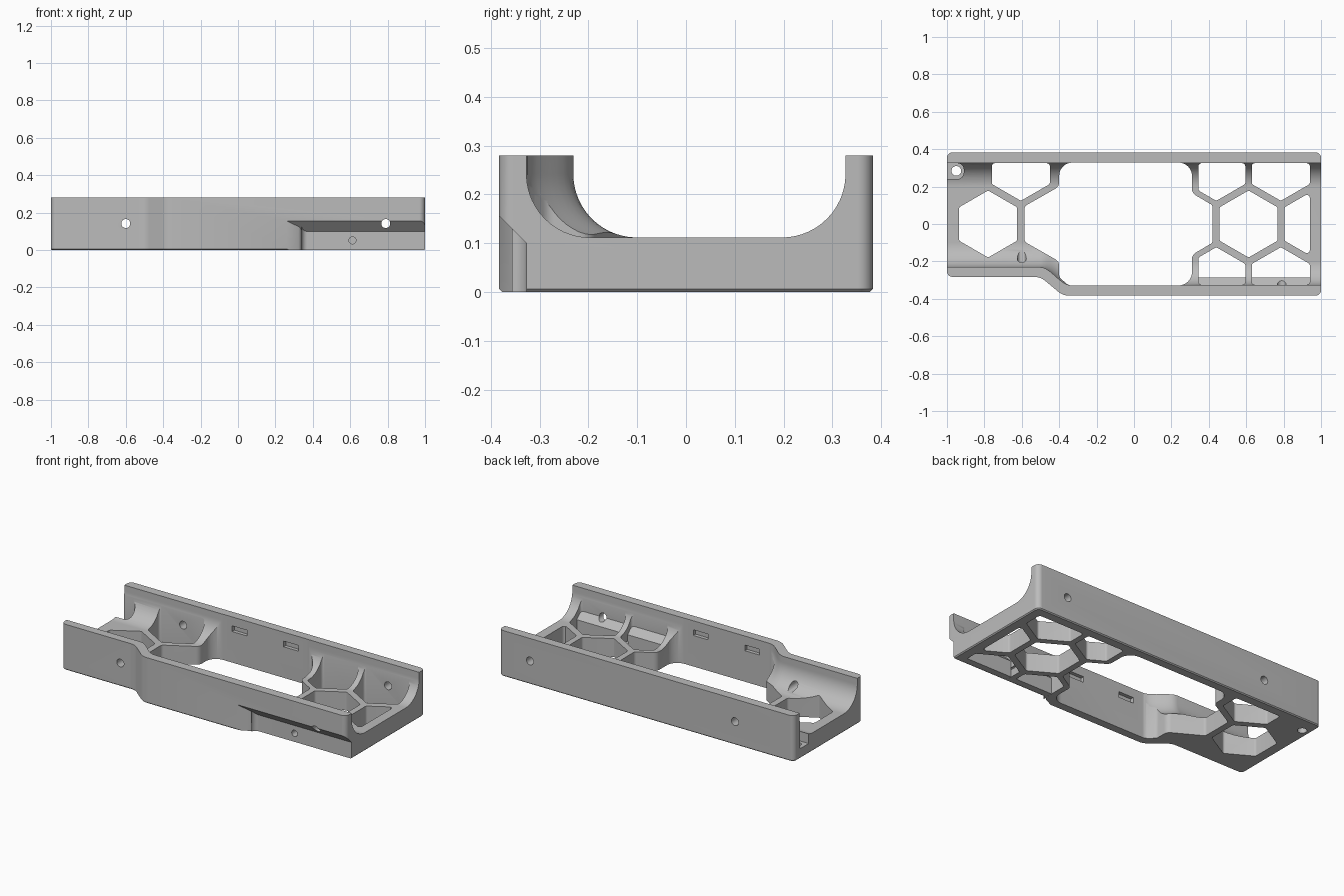
import bpy, bmesh, math
from mathutils import Vector

cube = bpy.data.objects.get("Cube")
if cube:
    bpy.data.objects.remove(cube, do_unlink=True)

BACK, FRONT, STEP = 0.383, -0.383, -0.283   # outer wall planes
IN_B, IN_F, IN_S = 0.327, -0.327, -0.231    # inner wall planes
TOP, FLOOR, FILLET = 0.28, 0.112, 0.13

grey = bpy.data.materials.new("plain grey")
grey.use_nodes = True
grey.diffuse_color = (0.5, 0.5, 0.5, 1)
grey.node_tree.nodes["Principled BSDF"].inputs["Base Color"].default_value = (0.5, 0.5, 0.5, 1)


def rounded(corners, n=8):
    """Outline from (x, y, radius) corners, each turned into an arc."""
    pts = []
    for i, (x, y, r) in enumerate(corners):
        p = Vector((x, y))
        a = (Vector(corners[i - 1][:2]) - p).normalized()
        b = (Vector(corners[(i + 1) % len(corners)][:2]) - p).normalized()
        if r == 0:
            pts.append(p)
            continue
        half = a.angle(b) / 2
        t = r / math.tan(half)
        c = p + (a + b).normalized() * r / math.sin(half)
        va, vb = p + a * t - c, p + b * t - c
        pts += [c + va.lerp(vb, k / n).normalized() * r for k in range(n + 1)]
    return pts


def clip(poly, axis, limit, sign):
    """Keep the part of an outline where sign * coordinate <= sign * limit."""
    out = []
    for i, q in enumerate(poly):
        p = poly[i - 1]
        dp, dq = sign * (p[axis] - limit), sign * (q[axis] - limit)
        if (dp > 0) != (dq > 0):
            out.append(p.lerp(q, dp / (dp - dq)))
        if dq <= 0:
            out.append(q)
    return out


def make(name, bm):
    bmesh.ops.recalc_face_normals(bm, faces=bm.faces)
    mesh = bpy.data.meshes.new(name)
    bm.to_mesh(mesh)
    bm.free()
    mesh.materials.append(grey)
    ob = bpy.data.objects.new(name, mesh)
    bpy.context.scene.collection.objects.link(ob)
    return ob


def loft(rings):
    """Closed solid through rings of 3D points."""
    bm = bmesh.new()
    vs = [[bm.verts.new(p) for p in ring] for ring in rings]
    for a, b in zip(vs, vs[1:]):
        for i in range(len(a)):
            bm.faces.new((a[i - 1], a[i], b[i], b[i - 1]))
    bm.faces.new(vs[0])
    bm.faces.new(vs[-1])
    bmesh.ops.recalc_face_normals(bm, faces=bm.faces)
    return bm


def prism(outline, z0, z1):
    return loft([[(p[0], p[1], z) for p in outline] for z in (z0, z1)])


def box(x0, x1, y0, y1, z0, z1):
    return prism([(x0, y0), (x1, y0), (x1, y1), (x0, y1)], z0, z1)


def rod(x, z, r, y0, y1, n=32):
    ang = [2 * math.pi * i / n for i in range(n)]
    return loft([[(x + r * math.cos(a), y, z + r * math.sin(a)) for a in ang] for y in (y0, y1)])


# Outer block with a stepped front and a fine bottom chamfer
bm = prism(rounded([(-1, STEP, .03), (-.5, STEP, .09), (-.38, FRONT, .09),
                    (1, FRONT, .03), (1, BACK, .03), (-1, BACK, .03)]), 0, TOP)
bmesh.ops.bevel(bm, geom=[e for e in bm.edges if all(v.co.z < .001 for v in e.verts)],
                offset=.006, segments=1, affect='EDGES')
body = make("tray_body", bm)


def combine(name, bm, operation='DIFFERENCE'):
    tool = make(name, bm)
    tool.hide_render = True
    mod = body.modifiers.new(name, 'BOOLEAN')
    mod.operation, mod.object, mod.solver = operation, tool, 'EXACT'
    bpy.context.view_layer.objects.active = body
    bpy.ops.object.modifier_apply(modifier=name)
    bpy.data.objects.remove(tool, do_unlink=True)


# Trough with filleted sides, following the step of the front wall
def trough_ring(x):
    t = min(max((x + .5) / .16, 0), 1)
    front = IN_S + (IN_F - IN_S) * t * t * (3 - 2 * t)
    section = rounded([(front, .4, 0), (front, FLOOR, FILLET),
                       (IN_B, FLOOR, FILLET), (IN_B, .4, 0)], 16)
    return [(x, p[0], p[1]) for p in section]


stations = [-1.1] + [-.5 + .016 * i for i in range(11)] + [1.1]
combine("trough_cut", loft([trough_ring(x) for x in stations]))

# Large opening in the middle
combine("opening_cut", prism(rounded([
    (-.40, .328, .07), (-.40, .2, .04), (-.585, .095, .02), (-.585, -.095, .02),
    (-.40, -.2, .04), (-.40, -.285, .03), (-.35, -.328, .04), (.31, -.328, .07),
    (.31, -.165, .04), (.42, -.1, .02), (.42, .1, .02), (.31, .165, .04)]
    + [(.31, .328, .07)]), -.1, .4))

# Honeycomb windows in the floor, clipped to the rim
ROW = .303
for i, (cx, cy) in enumerate([(-.78, 0), (-.605, ROW), (.6125, 0), (.96, 0),
                              (.44, ROW), (.785, ROW), (.44, -ROW), (.785, -ROW)]):
    hexa = [Vector((cx + .179 * math.sin(k * math.pi / 3), cy + .179 * math.cos(k * math.pi / 3)))
            for k in range(6)]
    hexa = clip(clip(hexa, 1, .325, 1), 1, -.325, -1)
    hexa = clip(hexa, 0, .94, 1)
    if cx > 0:
        hexa = clip(hexa, 0, .345, -1)
    combine("window_cut", prism(rounded([(p.x, p.y, .016) for p in hexa], 5), -.1, .4))

# Sloped web behind the front undercut
web = [(-.345, .001), (-.285, .001), (-.285, .1), (-.345, .16)]
combine("undercut_web", loft([[(x, y, z) for y, z in web] for x in (.335, .95)]), 'UNION')

# Front undercut with a sloping roof and a curved run-in
bm = prism(rounded([(.2, -.5, 0), (1.2, -.5, 0), (1.2, IN_F, 0), (.34, IN_F, .03),
                    (.34, -.345, .03), (.25, -.388, 0)]), -.1, .35)
cut = bmesh.ops.bisect_plane(bm, geom=bm.verts[:] + bm.edges[:] + bm.faces[:],
                             plane_co=(0, IN_F, .1), plane_no=(0, 1, 1), clear_outer=True)
bmesh.ops.contextual_create(bm, geom=[e for e in cut["geom_cut"] if isinstance(e, bmesh.types.BMEdge)])
combine("undercut", bm)

# Cross holes, blind front hole
for x in (-.6, .79):
    combine("cross_hole", rod(x, .142, .024, -1, 1))
combine("blind_hole", rod(.612, .052, .019, -.5, -.22))

# Shallow slots on the inner faces of both walls
for x in (-.22, .13):
    for s in (-1, 1):
        y0, y1 = sorted((s * .31, s * .35))
        combine("slot_cut", box(x - .05, x + .05, y0, y1, .19, .225))

# Corner seat and its screw hole
combine("seat_cut", prism(rounded([(-1.1, .24, 0), (-.91, .24, .035), (-.91, .325, .035),
                                   (-1.1, .325, 0)]), .06, .4))
ring = [(-.95 + .026 * math.cos(i * math.pi / 16), .284 + .026 * math.sin(i * math.pi / 16))
        for i in range(32)]
combine("screw_hole", prism(ring, -.1, .4))

# Smooth curved walls, keeping edges crisp
bpy.ops.object.select_all(action='DESELECT')
body.select_set(True)
bpy.context.view_layer.objects.active = body
bpy.ops.object.shade_smooth_by_angle(angle=math.radians(30))
